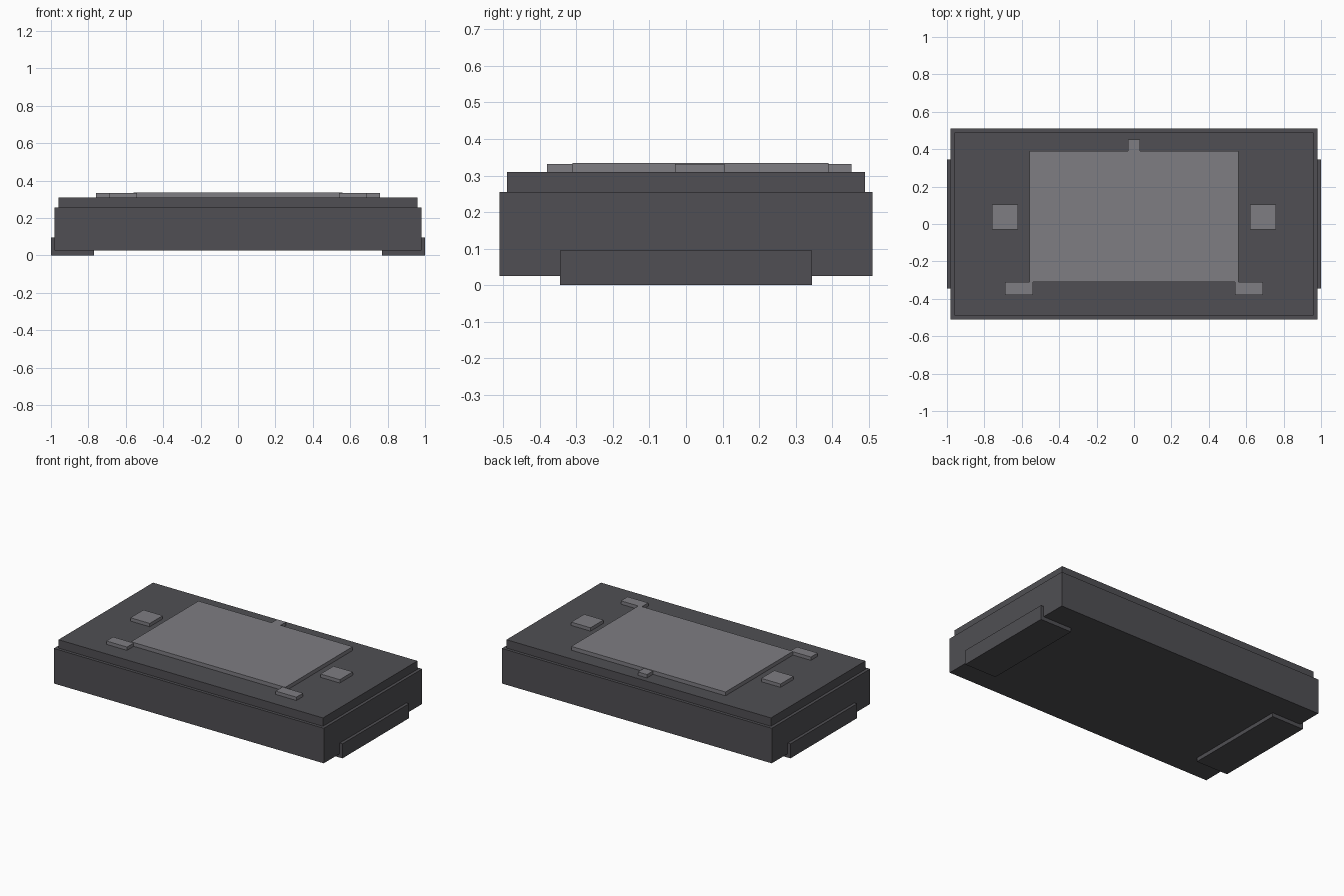
import bpy
import bmesh

cube = bpy.data.objects.get("Cube")
if cube:
    bpy.data.objects.remove(cube, do_unlink=True)


def material(name, rgb):
    mat = bpy.data.materials.new(name)
    mat.use_nodes = True
    colour = (*rgb, 1)
    mat.diffuse_color = colour
    mat.node_tree.nodes["Principled BSDF"].inputs["Base Color"].default_value = colour
    return mat


dark = material("charcoal", (0.08, 0.078, 0.087))
light = material("mid grey", (0.21, 0.205, 0.225))


def prism(name, profile, y0, y1, mat):
    """Extrude an x-z outline along y."""
    bm = bmesh.new()
    face = bm.faces.new([bm.verts.new((x, y0, z)) for x, z in profile])
    moved = bmesh.ops.extrude_face_region(bm, geom=[face])["geom"]
    verts = [v for v in moved if isinstance(v, bmesh.types.BMVert)]
    bmesh.ops.translate(bm, verts=verts, vec=(0, y1 - y0, 0))
    bmesh.ops.recalc_face_normals(bm, faces=bm.faces)
    mesh = bpy.data.meshes.new(name)
    bm.to_mesh(mesh)
    bm.free()
    mesh.materials.append(mat)
    obj = bpy.data.objects.new(name, mesh)
    bpy.context.collection.objects.link(obj)
    return obj


def box(name, x0, x1, y0, y1, z0, z1, mat):
    return prism(name, [(x0, z0), (x1, z0), (x1, z1), (x0, z1)], y0, y1, mat)


# Stepped body
box("lower_body", -0.98, 0.98, -0.51, 0.51, 0.025, 0.255, dark)
box("upper_body", -0.96, 0.96, -0.49, 0.49, 0.255, 0.31, dark)

# Raised plates on top
box("centre_plate", -0.56, 0.56, -0.31, 0.39, 0.31, 0.335, light)
box("back_tab", -0.033, 0.033, 0.39, 0.452, 0.31, 0.332, light)

# Mirrored side parts
for side, s in (("left", 1), ("right", -1)):
    box(side + "_side_pad", s * 0.62, s * 0.76, -0.03, 0.105, 0.31, 0.332, light)
    box(side + "_front_pad", s * 0.54, s * 0.69, -0.38, -0.31, 0.31, 0.332, light)
    # L-shaped foot wrapping the lower edge
    outline = [(0.77, 0), (1, 0), (1, 0.095), (0.98, 0.095), (0.98, 0.025), (0.77, 0.025)]
    prism(side + "_foot", [(s * x, z) for x, z in outline], -0.345, 0.345, dark)
